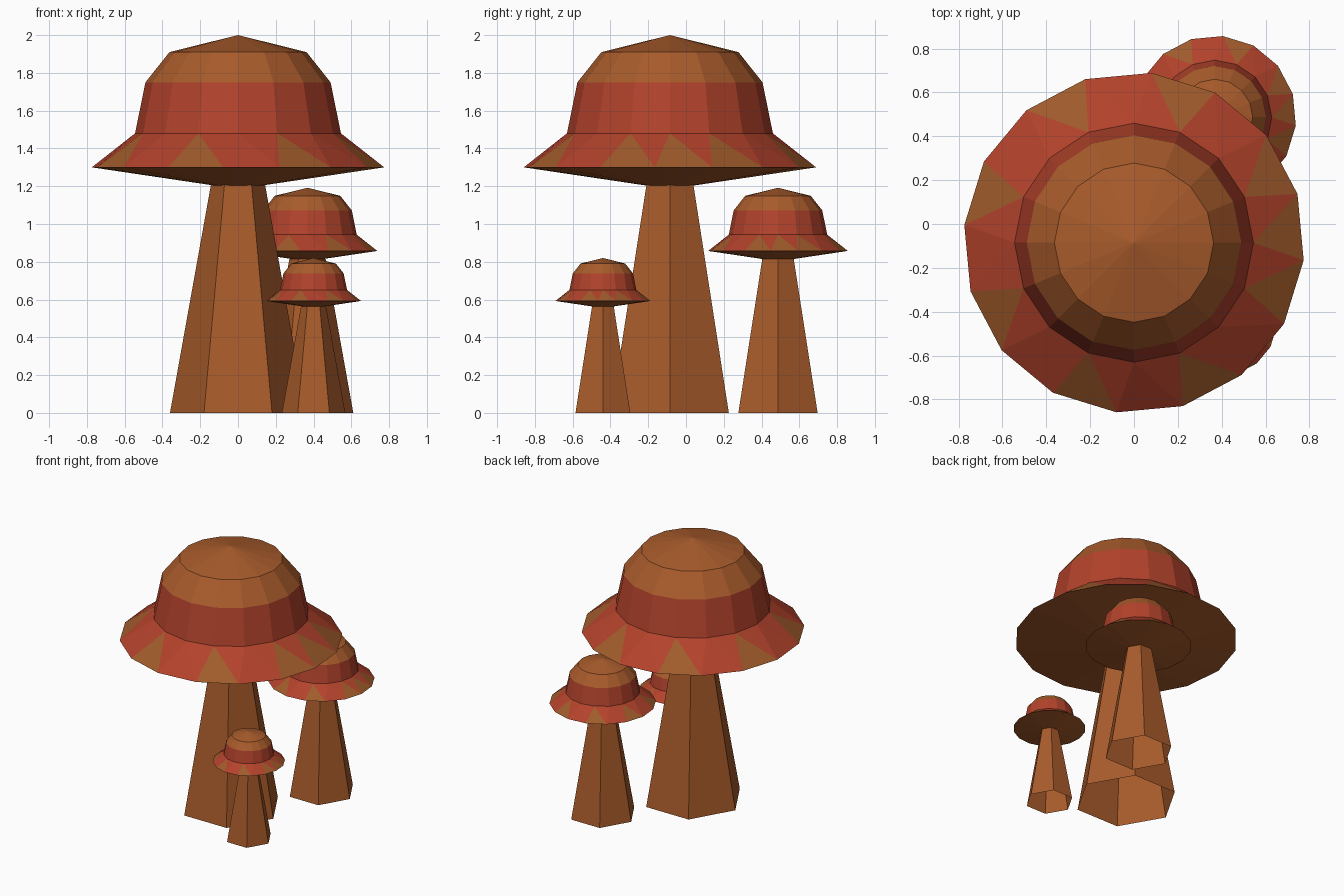
import bpy, bmesh, math

if "Cube" in bpy.data.objects:
    bpy.data.objects.remove(bpy.data.objects["Cube"])


def material(name, rgb):
    m = bpy.data.materials.new(name)
    lin = [(c / 255 / 12.92) if c / 255 < 0.04045 else ((c / 255 + 0.055) / 1.055) ** 2.4 for c in rgb]
    m.diffuse_color = (*lin, 1)
    m.use_nodes = True
    m.node_tree.nodes["Principled BSDF"].inputs["Base Color"].default_value = m.diffuse_color
    return m


BROWN = material("warm brown", (168, 91, 43))
RED = material("brick red", (178, 66, 43))
OLIVE = material("patch brown", (160, 91, 43))


def ring(bm, r, z, n, turn=0.0):
    return [bm.verts.new((r * math.cos(turn + math.tau * i / n),
                          r * math.sin(turn + math.tau * i / n), z)) for i in range(n)]


def finish(bm, name, loc, scale, mats):
    bmesh.ops.recalc_face_normals(bm, faces=bm.faces)
    me = bpy.data.meshes.new(name)
    bm.to_mesh(me)
    bm.free()
    for m in mats:
        me.materials.append(m)
    ob = bpy.data.objects.new(name, me)
    ob.location = loc
    ob.scale = (scale,) * 3
    bpy.context.collection.objects.link(ob)


def cap(name, x, y, top, scale):
    bm = bmesh.new()
    n = 16

    def face(verts, mat):
        bm.faces.new(verts).material_index = mat

    # heights are measured down from the tip
    tip = bm.verts.new((0, 0, 0))
    crown = ring(bm, 0.363, -0.09, n)
    shoulder = ring(bm, 0.49, -0.25, n)
    band = ring(bm, 0.545, -0.52, n)
    rim = ring(bm, 0.778, -0.70, n, math.radians(-5.9))
    under = bm.verts.new((0, 0, -0.815))
    for i in range(n):
        j = (i + 1) % n
        face((tip, crown[i], crown[j]), 0)
        face((crown[i], shoulder[i], shoulder[j], crown[j]), 0)
        face((shoulder[i], band[i], band[j], shoulder[j]), 1)
        # brim with brown wedges, mostly on every second segment
        face((band[i], rim[i], rim[j]), 2 if i % 2 or i == 0 else 1)
        face((band[i], rim[j], band[j]), 1)
        face((under, rim[j], rim[i]), 0)
    finish(bm, name, (x, y, top), scale, (BROWN, RED, OLIVE))


def stem(name, x, y, scale):
    # tapered six-sided stem, open at the foot
    bm = bmesh.new()
    low, high = ring(bm, 0.36, 0, 6), ring(bm, 0.143, 1.21, 6)
    for i in range(6):
        j = (i + 1) % 6
        bm.faces.new((low[i], low[j], high[j], high[i]))
    finish(bm, name, (x, y, 0), scale, (BROWN,))


# size, x, y, tip height, cap scale, stem scale
for size, x, y, top, cs, ss in (("large", 0, -0.085, 2.0, 1, 1),
                                ("medium", 0.368, 0.487, 1.192, 0.478, 0.673),
                                ("small", 0.40, -0.44, 0.82, 0.325, 0.465)):
    cap(size + "_cap", x, y, top, cs)
    stem(size + "_stem", x, y, ss)
